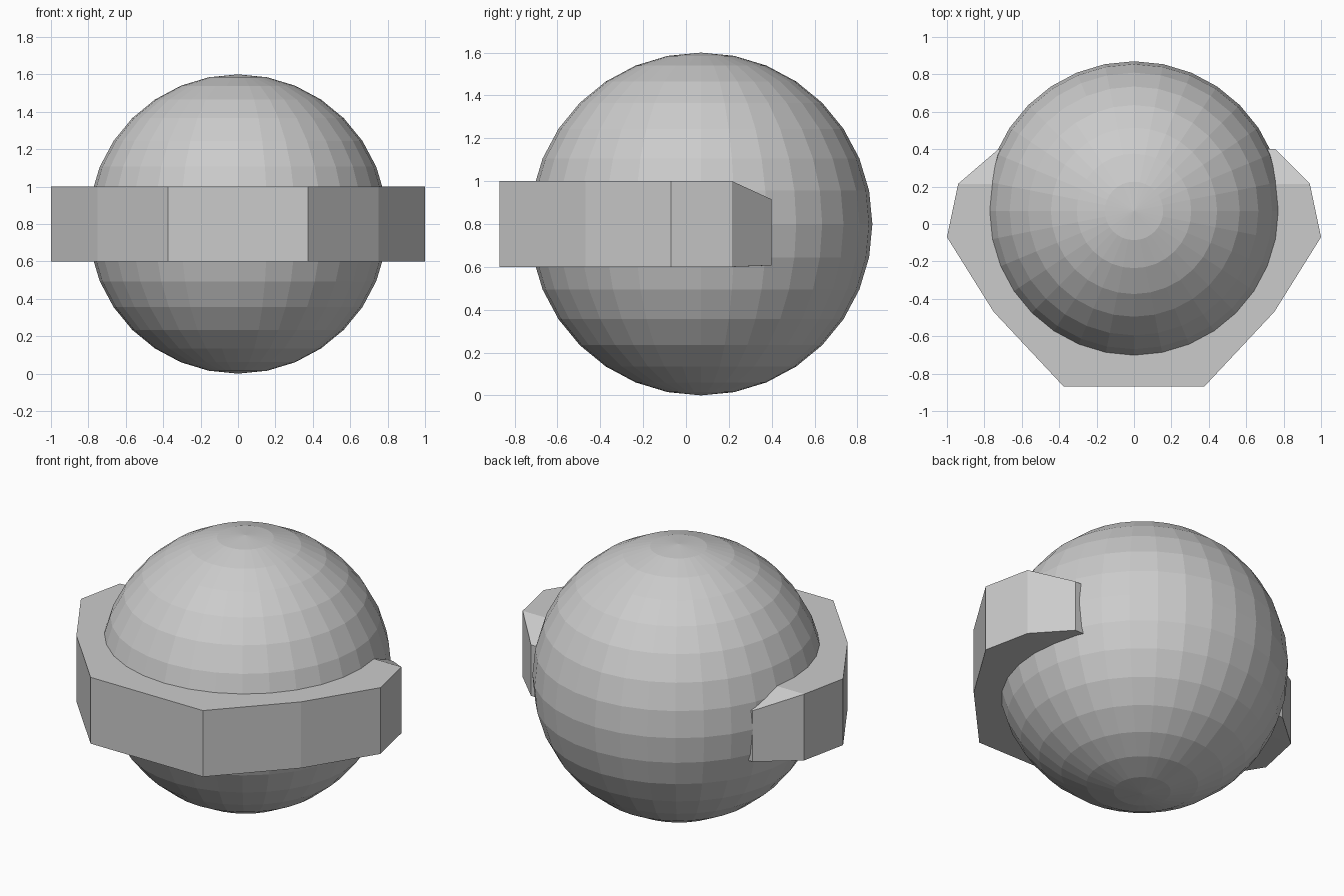
import bpy, bmesh

if "Cube" in bpy.data.objects:
    bpy.data.objects.remove(bpy.data.objects["Cube"])

# Ball: faceted UV sphere
bm = bmesh.new()
bmesh.ops.create_uvsphere(bm, u_segments=32, v_segments=16, radius=0.8)
me = bpy.data.meshes.new("ball")
bm.to_mesh(me)
bm.free()
ball = bpy.data.objects.new("ball", me)
ball.location = (0, 0.07, 0.8)
bpy.context.collection.objects.link(ball)

# Collar: outline (x, y, bottom z, top z), with tapered tips at the back
right = [(0.375, -0.87, 0.6, 1.0), (0.75, -0.47, 0.6, 1.0), (1.0, -0.07, 0.6, 1.0),
         (0.94, 0.215, 0.6, 1.0), (0.755, 0.4, 0.607, 0.915)]
left = [(-x, y, a, b) for x, y, a, b in right]
left[-1] = (-0.725, 0.4, 0.605, 0.913)

bm = bmesh.new()


def columns(points):
    return [(bm.verts.new((x, y, a)), bm.verts.new((x, y, b))) for x, y, a, b in points]


R, L = columns(right), columns(left)
n = len(R)
for i in range(n - 1):
    # outer walls, then top and bottom strips running through the ball
    for c, d in ((R[i], R[i + 1]), (L[i + 1], L[i])):
        bm.faces.new((c[0], d[0], d[1], c[1]))
    for k in (0, 1):
        bm.faces.new((R[i][k], R[i + 1][k], L[i + 1][k], L[i][k]))
for c, d in ((L[0], R[0]), (R[-1], L[-1])):
    bm.faces.new((c[0], d[0], d[1], c[1]))
bmesh.ops.recalc_face_normals(bm, faces=bm.faces)
me = bpy.data.meshes.new("collar")
bm.to_mesh(me)
bm.free()
bpy.context.collection.objects.link(bpy.data.objects.new("collar", me))
